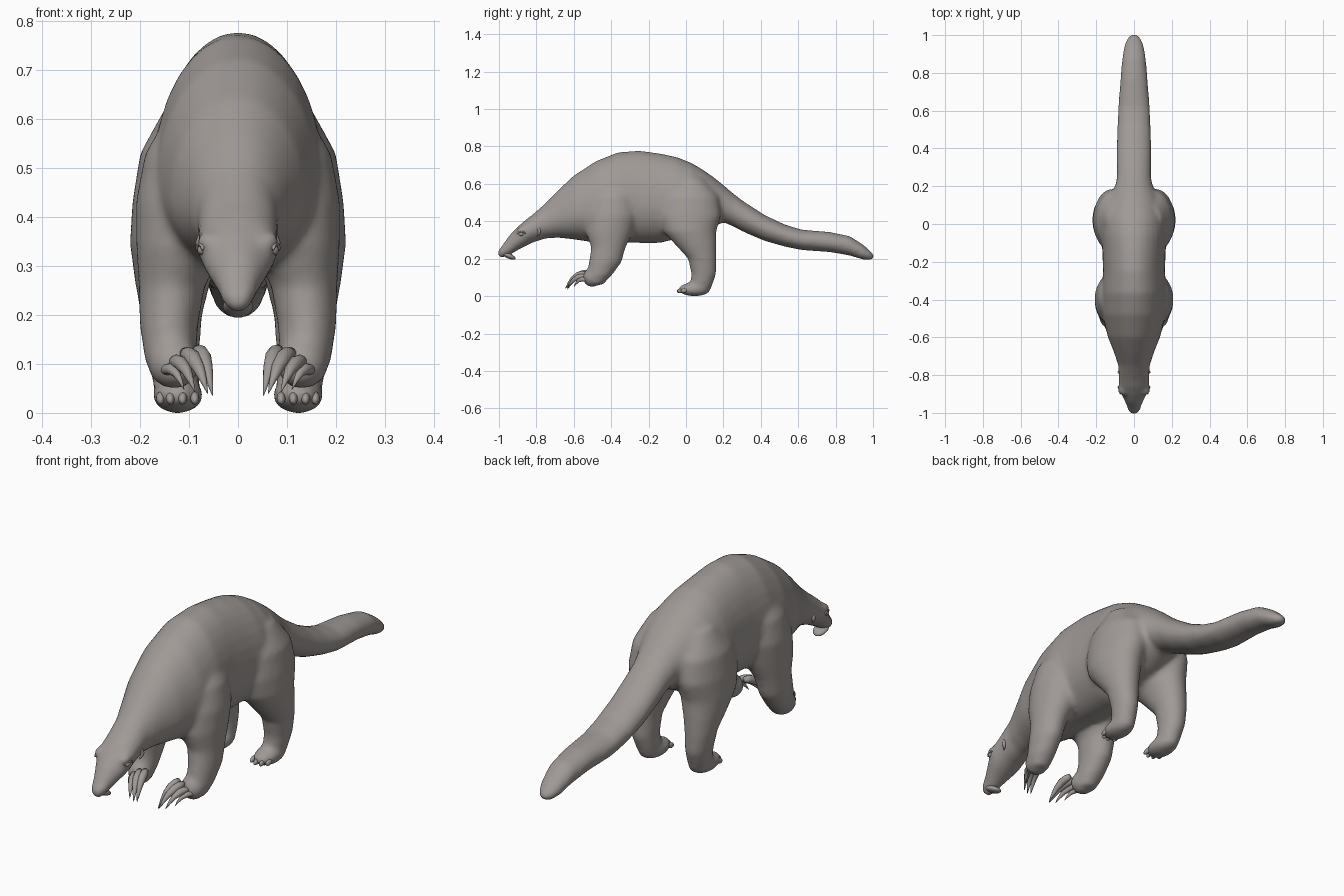
import bpy, bmesh, math
from mathutils import Vector, Matrix

if "Cube" in bpy.data.objects:
    bpy.data.objects.remove(bpy.data.objects["Cube"])

hide = bpy.data.materials.new("grey_brown_hide")
hide.diffuse_color = (0.35, 0.322, 0.305, 1)
hide.use_nodes = True
hide.node_tree.nodes["Principled BSDF"].inputs["Base Color"].default_value = hide.diffuse_color


def finish(name, bm):
    """Turn a bmesh into a smooth-shaded object with the hide colour."""
    bmesh.ops.recalc_face_normals(bm, faces=bm.faces)
    me = bpy.data.meshes.new(name)
    bm.to_mesh(me)
    bm.free()
    me.materials.append(hide)
    for p in me.polygons:
        p.use_smooth = True
    ob = bpy.data.objects.new(name, me)
    bpy.context.collection.objects.link(ob)
    return ob


def loft(bm, rings):
    """Skin a list of point rings and cap both ends."""
    rows = [[bm.verts.new(p) for p in r] for r in rings]
    n = len(rows[0])
    for a, b in zip(rows, rows[1:]):
        for i in range(n):
            j = (i + 1) % n
            bm.faces.new((a[i], a[j], b[j], b[i]))
    bm.faces.new(rows[0])
    bm.faces.new(rows[-1][::-1])


def ball(bm, c, r, tilt=0):
    m = Matrix.Translation(c) @ Matrix.Rotation(tilt, 4, 'X') @ Matrix.Diagonal((*r, 1))
    bmesh.ops.create_uvsphere(bm, u_segments=20, v_segments=12, radius=1, matrix=m)


def angles(n):
    return [2 * math.pi * i / n for i in range(n)]


def torso_ring(y, top, bottom, w, low):
    """Upright section, widest at the fraction `low` of its height."""
    mid = bottom + (top - bottom) * low
    return [(w * math.cos(a), y,
             mid + math.sin(a) * ((top - mid) if math.sin(a) > 0 else (mid - bottom)))
            for a in angles(32)]


def tube(bm, points, radii, n=10):
    """Round tube along a path."""
    pts = [Vector(p) for p in points]
    rings = []
    for i, p in enumerate(pts):
        d = (pts[min(i + 1, len(pts) - 1)] - pts[max(i - 1, 0)]).normalized()
        u = d.cross(Vector((1, 0.2, 0))).normalized()
        v = d.cross(u)
        rings.append([p + radii[i] * (u * math.cos(a) + v * math.sin(a)) for a in angles(n)])
    loft(bm, rings)


# Snout to tail tip: y, top, bottom, half width, height fraction of widest point
TORSO = [
    (-1.005, .238, .212, .018, .5), (-.985, .268, .203, .032, .5), (-.945, .325, .218, .046, .5),
    (-.905, .366, .242, .066, .5), (-.865, .402, .264, .083, .5), (-.82, .436, .286, .081, .5),
    (-.75, .498, .308, .083, .45), (-.68, .57, .312, .106, .42), (-.6, .645, .303, .138, .4),
    (-.48, .723, .285, .168, .4), (-.365, .769, .288, .172, .42), (-.25, .778, .284, .164, .42),
    (-.14, .763, .284, .168, .42), (-.05, .744, .306, .175, .42), (.03, .712, .325, .17, .45),
    (.1, .67, .345, .15, .47), (.15, .634, .37, .125, .5), (.2, .594, .395, .1, .5),
    (.25, .551, .373, .09, .5), (.31, .505, .342, .091, .5), (.42, .434, .295, .091, .5),
    (.53, .382, .264, .088, .5), (.62, .355, .246, .084, .5), (.77, .343, .235, .072, .5),
    (.875, .321, .217, .063, .5), (.945, .277, .195, .052, .5), (.985, .242, .192, .036, .5),
    (1.004, .222, .2, .018, .5)]

# Limbs from shoulder or hip down: x, y, z, half width, half depth
FORE = [(.07, -.38, .62, .065, .07), (.09, -.385, .53, .1, .12), (.1, -.395, .43, .109, .14),
        (.115, -.41, .34, .093, .125), (.135, -.415, .26, .068, .092),
        (.141, -.432, .18, .06, .087), (.138, -.465, .11, .053, .068), (.134, -.485, .06, .038, .04)]
HIND = [(.07, .02, .63, .075, .08), (.1, .02, .53, .1, .155), (.115, .02, .43, .101, .168),
        (.125, .02, .345, .096, .142), (.133, .055, .27, .078, .108),
        (.136, .087, .2, .063, .076), (.132, .095, .12, .053, .067), (.125, .08, .05, .047, .058)]

# Body, tail and limbs, fused into one skin
bm = bmesh.new()
loft(bm, [torso_ring(*s) for s in TORSO])
for side in (-1, 1):
    for limb in (FORE, HIND):
        loft(bm, [[(side * (x + rx * math.cos(a)), y + ry * math.sin(a), z) for a in angles(24)]
                  for x, y, z, rx, ry in limb])
    ball(bm, (side * .13, -.502, .1), (.052, .05, .052))        # fore paw
    ball(bm, (side * .123, .045, .036), (.053, .088, .037))     # hind foot
    ball(bm, (side * .06, -.875, .35), (.026, .035, .022))      # brow
    ball(bm, (side * .016, -.983, .243), (.015, .02, .016))     # nostril side
body = finish("body", bm)
mod = body.modifiers.new("fuse", 'REMESH')
mod.mode = 'VOXEL'
mod.voxel_size = .011
mod.use_smooth_shade = True
mod = body.modifiers.new("soften", 'SMOOTH')
mod.factor = .5
mod.iterations = 9

# Lower jaw
bm = bmesh.new()
ball(bm, (0, -.95, .217), (.031, .042, .015), -.45)
finish("lower_jaw", bm)

# Fore claws: root and tip of each, inner to outer
CLAWS = [((.082, -.53, .128), (.052, -.635, .036), .017),
         ((.108, -.535, .122), (.062, -.645, .04), .017),
         ((.132, -.535, .105), (.088, -.635, .043), .015),
         ((.152, -.525, .085), (.11, -.6, .048), .012)]

for side, label in ((-1, "left"), (1, "right")):
    bm = bmesh.new()
    for root, tip, r in CLAWS:
        a, b = Vector(root), Vector(tip)
        path, radii = [], []
        for t, k in ((0, .7), (.15, .95), (.35, 1), (.6, .75), (.82, .4), (1, .06)):
            p = a.lerp(b, t) + Vector((0, -.006, .02)) * math.sin(math.pi * t)
            path.append((side * p.x, p.y, p.z))
            radii.append(r * k)
        tube(bm, path, radii)
    finish(label + "_fore_claws", bm)

    # Short hind claws
    bm = bmesh.new()
    for x, y in ((.088, -.018), (.113, -.03), (.138, -.026), (.158, -.008)):
        ball(bm, (side * x, y, .03), (.009, .02, .012), .35)
    finish(label + "_hind_claws", bm)

    # Eye with a lid rim
    bm = bmesh.new()
    ball(bm, (side * .073, -.88, .332), (.01, .014, .01))
    finish(label + "_eye", bm)
    bm = bmesh.new()
    lid = [(side * (.078 + .012 * math.cos(t) * .5), -.88 + .02 * math.cos(t), .332 + .013 * math.sin(t))
           for t in [math.pi * i / 8 for i in range(9)]]
    tube(bm, lid, [.002] + [.004] * 7 + [.002], 6)
    finish(label + "_eyelid", bm)

    # Ear: a curved ridge behind the eye
    bm = bmesh.new()
    ear = [(side * (.08 - .012 * abs(math.sin(t))), -.81 + .026 * math.cos(t), .345 + .032 * math.sin(t))
           for t in [-.9 + i * .32 for i in range(9)]]
    tube(bm, ear, [.002, .005, .007, .008, .008, .008, .007, .005, .002], 8)
    finish(label + "_ear", bm)
